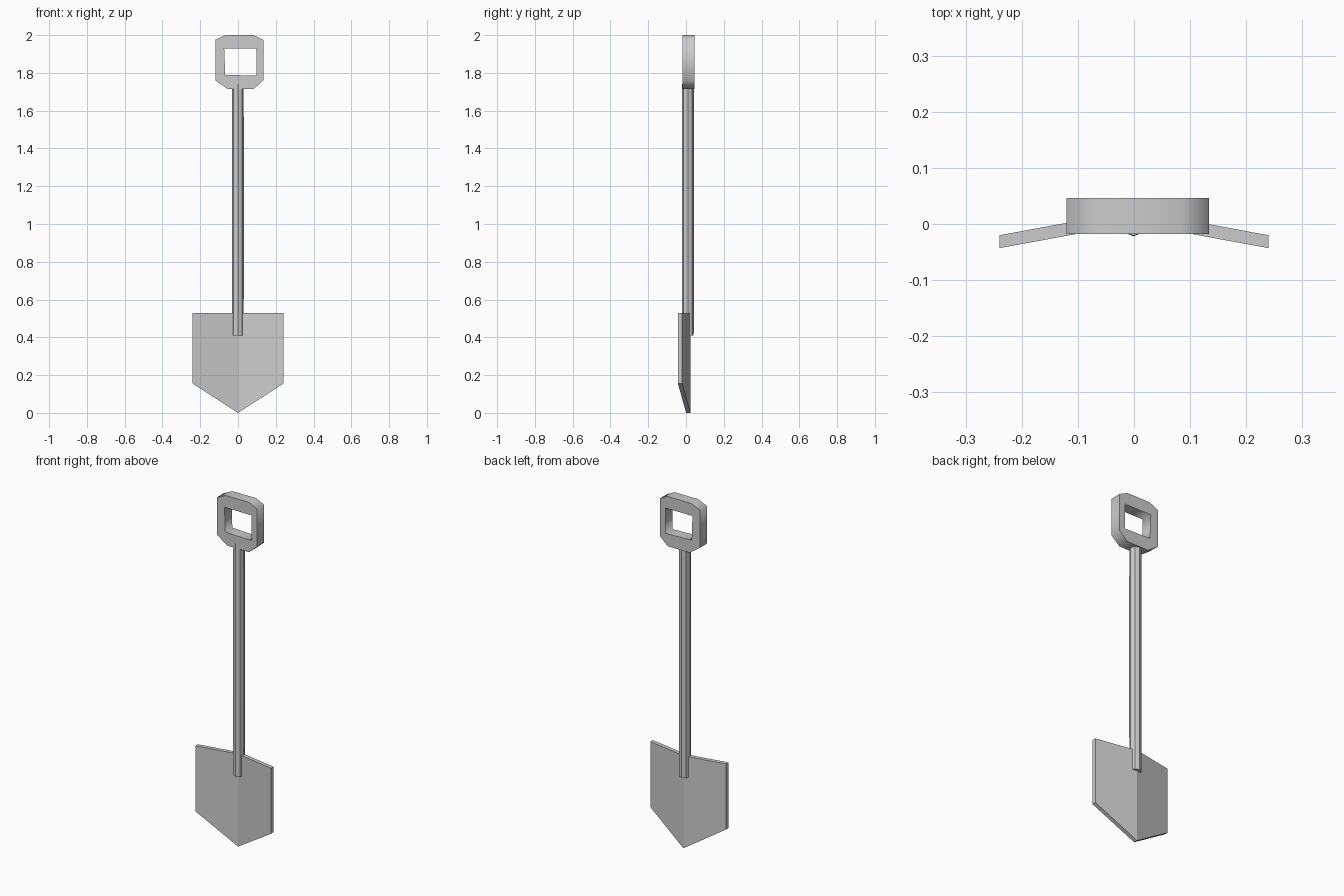
import bpy, bmesh, math

if "Cube" in bpy.data.objects:
    bpy.data.objects.remove(bpy.data.objects["Cube"])


def mesh_object(name, bm):
    bmesh.ops.recalc_face_normals(bm, faces=bm.faces)
    mesh = bpy.data.meshes.new(name)
    bm.to_mesh(mesh)
    bm.free()
    obj = bpy.data.objects.new(name, mesh)
    bpy.context.collection.objects.link(obj)
    return obj


# Blade: two flat panels folded along the centre line
bm = bmesh.new()
top_mid = bm.verts.new((0, 0.001, 0.53))
tip = bm.verts.new((0, 0.001, 0.0))
for side in (-1, 1):
    low = bm.verts.new((side * 0.24, -0.043, 0.155))
    high = bm.verts.new((side * 0.24, -0.043, 0.53))
    loop = [top_mid, tip, low, high]
    bm.faces.new(loop if side < 0 else loop[::-1])
ext = bmesh.ops.extrude_face_region(bm, geom=bm.faces[:], use_keep_orig=True)
back = [v for v in ext["geom"] if isinstance(v, bmesh.types.BMVert)]
bmesh.ops.translate(bm, verts=back, vec=(0, 0.023, 0))
mesh_object("blade", bm)

# Shaft: hand-cut octagonal pole, very slightly thicker in the middle
bm = bmesh.new()
rings = []
for z, r in ((0.41, 0.031), (0.85, 0.032), (1.35, 0.032), (1.74, 0.031)):
    rings.append([bm.verts.new((-0.001 + r * math.cos(i * math.pi / 4),
                                0.010 + r * math.sin(i * math.pi / 4), z))
                  for i in range(8)])
for a, b in zip(rings, rings[1:]):
    for i in range(8):
        j = (i + 1) % 8
        bm.faces.new((a[i], a[j], b[j], b[i]))
bm.faces.new(rings[0])
bm.faces.new(rings[-1])
mesh_object("shaft", bm)

# Grip: chamfered frame with a hand hole, extruded from a flat outline
outer = [(-0.065, 2.0), (0.083, 2.0), (0.134, 1.975), (0.134, 1.76),
         (0.083, 1.715), (-0.055, 1.715), (-0.12, 1.76), (-0.12, 1.975)]
hole = [(-0.073, 1.93), (0.097, 1.93), (0.097, 1.785), (-0.068, 1.79)]
curve = bpy.data.curves.new("grip", "CURVE")
curve.dimensions = "2D"
curve.fill_mode = "BOTH"
curve.extrude = 0.032
for points in (outer, hole):
    spline = curve.splines.new("POLY")
    spline.points.add(len(points) - 1)
    for p, (x, z) in zip(spline.points, points):
        p.co = (x, z, 0, 1)
    spline.use_cyclic_u = True
grip = bpy.data.objects.new("grip", curve)
bpy.context.collection.objects.link(grip)
grip.rotation_euler = (math.pi / 2, 0, 0)
grip.location = (0, 0.014, 0)
bpy.context.view_layer.objects.active = grip
grip.select_set(True)
bpy.ops.object.convert(target="MESH")
